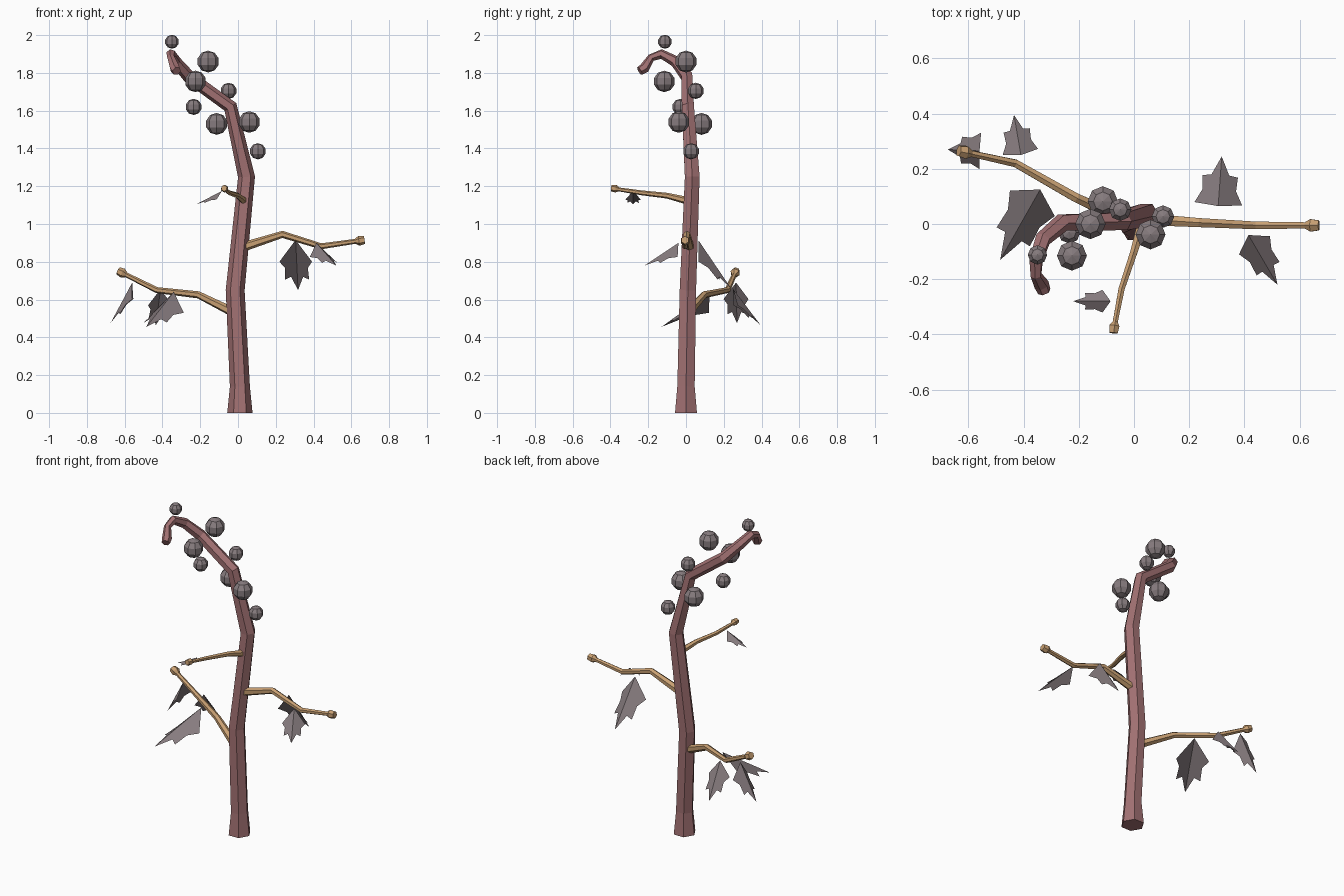
import bpy, bmesh, math
from mathutils import Vector, Matrix

cube = bpy.data.objects.get("Cube")
if cube:
    bpy.data.objects.remove(cube)


def material(name, rgb):
    m = bpy.data.materials.new(name)
    m.use_nodes = True
    m.diffuse_color = (*rgb, 1)
    m.node_tree.nodes["Principled BSDF"].inputs["Base Color"].default_value = (*rgb, 1)
    return m


BARK = material("reddish_bark", (0.36, 0.165, 0.17))
WOOD = material("tan_wood", (0.58, 0.35, 0.17))
GREY = material("warm_grey", (0.24, 0.20, 0.21))


def finish(name, bm, mat):
    mesh = bpy.data.meshes.new(name)
    bm.to_mesh(mesh)
    bm.free()
    mesh.materials.append(mat)
    obj = bpy.data.objects.new(name, mesh)
    bpy.context.collection.objects.link(obj)
    return obj


def limb(name, path, radii, mat, sides=6):
    """Sweep a polygon along a path, with one radius per point."""
    pts = [Vector(p) for p in path]
    bm = bmesh.new()
    rings = []
    last = None
    for i, p in enumerate(pts):
        before = (p - pts[i - 1]).normalized() if i else None
        after = (pts[i + 1] - p).normalized() if i < len(pts) - 1 else None
        tangent = ((before or after) + (after or before)).normalized()
        if last is None:
            side = Vector((1, 0, 0)) if abs(tangent.z) > 0.7 else Vector((0, 0, 1))
        else:
            side = last[0].rotation_difference(tangent) @ last[1]
        side = (side - tangent * side.dot(tangent)).normalized()
        last = (tangent, side)
        up = tangent.cross(side)
        angles = [math.tau * k / sides for k in range(sides)]
        rings.append([bm.verts.new(p + radii[i] * (side * math.cos(a) + up * math.sin(a)))
                      for a in angles])
    for a, b in zip(rings, rings[1:]):
        for k in range(sides):
            n = (k + 1) % sides
            bm.faces.new((a[k], a[n], b[n], b[k]))
    bm.faces.new(rings[0][::-1])
    bm.faces.new(rings[-1])
    return finish(name, bm, mat)


def leaf(name, base, tip):
    """Five-pointed leaf folded along its midrib; sizes relative to its length."""
    base, tip = Vector(base), Vector(tip)
    length = (tip - base).length
    along = (tip - base).normalized()
    across = along.cross(Vector((0, 0, 1))).normalized()
    normal = across.cross(along)
    # width, distance along the midrib, drop below it
    half = [(0.27, 0.31, 0.18), (0.19, 0.48, 0.11), (0.2, 0.73, 0.09), (0.1, 0.7, 0.05)]
    bm = bmesh.new()
    root, end = bm.verts.new(base), bm.verts.new(tip)
    for s in (-1, 1):
        edge = [bm.verts.new(base + length * (across * s * w + along * t - normal * d))
                for w, t, d in half]
        loop = [root, *edge, end]
        bm.faces.new(loop if s < 0 else loop[::-1])
    return finish(name, bm, GREY)


# Trunk with a hooked tip
limb("trunk",
     [(0.01, 0, 0), (0.01, 0, 0.14), (-0.015, 0.01, 0.65), (0.045, 0.033, 1.25),
      (-0.04, 0.01, 1.62), (-0.26, 0.005, 1.78), (-0.33, -0.055, 1.86),
      (-0.355, -0.13, 1.9), (-0.355, -0.185, 1.88), (-0.335, -0.22, 1.825),
      (-0.325, -0.245, 1.81)],
     [0.067, 0.053, 0.05, 0.045, 0.037, 0.034, 0.03, 0.026, 0.021, 0.028, 0.024], BARK)

# Side branches, each ending in a bud
BRANCHES = {
    "left_branch": [(0, 0.02, 0.87), (0.235, 0.005, 0.945), (0.44, -0.005, 0.882),
                    (0.62, -0.005, 0.908), (0.64, -0.005, 0.911), (0.67, -0.005, 0.915)],
    "right_branch": [(0, 0, 0.52), (-0.21, 0.095, 0.625), (-0.43, 0.22, 0.65),
                     (-0.59, 0.255, 0.73), (-0.61, 0.26, 0.74), (-0.635, 0.265, 0.752)],
    "front_branch": [(0.035, 0.02, 1.12), (0, -0.1, 1.15), (-0.045, -0.235, 1.165),
                     (-0.068, -0.355, 1.183), (-0.071, -0.37, 1.187), (-0.074, -0.395, 1.19)],
}
for name, path in BRANCHES.items():
    k = 0.8 if name == "front_branch" else 1
    limb(name, path, [k * r for r in (0.026, 0.019, 0.016, 0.013, 0.026, 0.021)], WOOD)

# Leaves hanging from the branches
LEAVES = [
    ((0.305, 0.065, 0.915), (0.318, 0.245, 0.65)),
    ((0.415, -0.04, 0.9), (0.52, -0.22, 0.78)),
    ((-0.34, 0.125, 0.64), (-0.485, -0.13, 0.455)),
    ((-0.41, 0.25, 0.655), (-0.435, 0.395, 0.465)),
    ((-0.56, 0.265, 0.69), (-0.675, 0.27, 0.475)),
    ((-0.085, -0.28, 1.175), (-0.22, -0.28, 1.105)),
]
for i, (base, tip) in enumerate(LEAVES):
    leaf(f"leaf_{i + 1}", base, tip)

# Berries around the top: centre and radius
BERRIES = [
    (-0.35, -0.112, 1.965, 0.037), (-0.158, 0, 1.86, 0.058),
    (-0.225, -0.115, 1.755, 0.057), (-0.05, 0.052, 1.705, 0.043),
    (-0.235, -0.03, 1.62, 0.043), (-0.113, 0.082, 1.53, 0.058),
    (0.06, -0.038, 1.54, 0.057), (0.105, 0.027, 1.385, 0.043),
]
for i, (x, y, z, r) in enumerate(BERRIES):
    bm = bmesh.new()
    bmesh.ops.create_uvsphere(bm, u_segments=8, v_segments=5, radius=r,
                              matrix=Matrix.Translation((x, y, z)))
    finish(f"berry_{i + 1}", bm, GREY)
